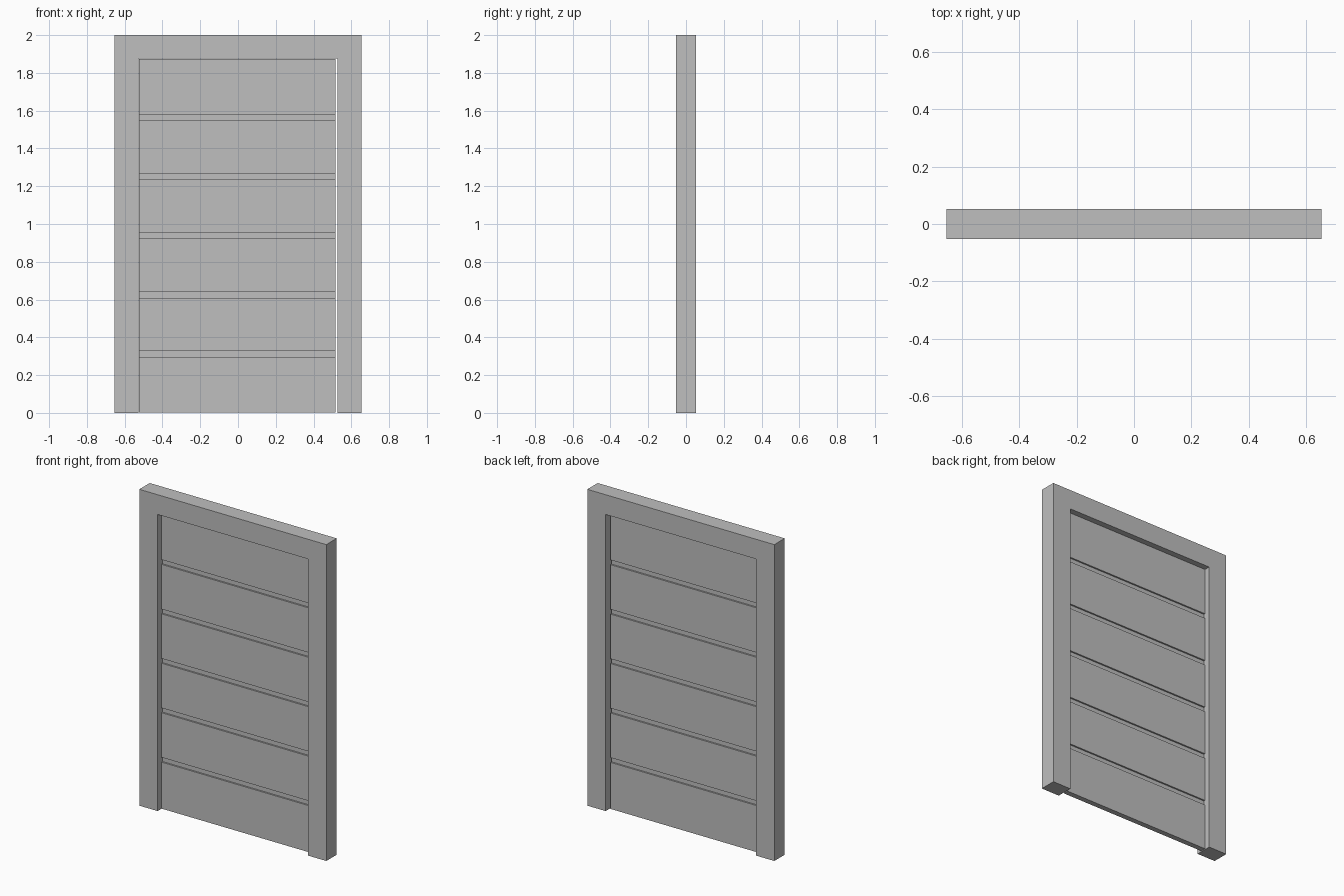
import bpy
import bmesh
from mathutils import Vector

cube = bpy.data.objects.get("Cube")
if cube:
    bpy.data.objects.remove(cube, do_unlink=True)

# One plain grey for everything
grey = bpy.data.materials.new("plain_grey")
grey.use_nodes = True
colour = (0.52, 0.52, 0.52, 1)
grey.diffuse_color = colour
grey.node_tree.nodes["Principled BSDF"].inputs["Base Color"].default_value = colour


def extrude_profile(name, points, direction):
    """Make a solid by sweeping a closed outline along a direction."""
    bm = bmesh.new()
    face = bm.faces.new([bm.verts.new(p) for p in points])
    swept = bmesh.ops.extrude_face_region(bm, geom=[face])
    verts = [v for v in swept["geom"] if isinstance(v, bmesh.types.BMVert)]
    bmesh.ops.translate(bm, verts=verts, vec=Vector(direction))
    bmesh.ops.recalc_face_normals(bm, faces=bm.faces)
    mesh = bpy.data.meshes.new(name)
    bm.to_mesh(mesh)
    bm.free()
    mesh.materials.append(grey)
    obj = bpy.data.objects.new(name, mesh)
    bpy.context.collection.objects.link(obj)
    return obj


HALF_WIDTH, HALF_DEPTH, HEIGHT = 0.654, 0.052, 2.0
OPENING, OPENING_TOP = 0.526, 1.875

# Door frame: two jambs joined by a head
half = [(OPENING, 0), (HALF_WIDTH, 0), (HALF_WIDTH, HEIGHT)]
outline = half + [(-x, z) for x, z in reversed(half)]
outline += [(-OPENING, OPENING_TOP), (OPENING, OPENING_TOP)]
extrude_profile("door_frame", [(x, -HALF_DEPTH, z) for x, z in outline],
                (0, 2 * HALF_DEPTH, 0))

# Door leaf: side outline with five grooves on each face
LEAF, GROOVE_DEPTH, GROOVE_HEIGHT = 0.017, 0.01, 0.03
side = [(LEAF, 0.003)]
for i in range(5):
    low = 0.297 + i * 0.3125
    high = low + GROOVE_HEIGHT
    side += [(LEAF, low), (LEAF - GROOVE_DEPTH, low),
             (LEAF - GROOVE_DEPTH, high), (LEAF, high)]
side.append((LEAF, OPENING_TOP - 0.002))
side += [(-y, z) for y, z in reversed(side)]
LEFT_EDGE, RIGHT_EDGE = -0.523, 0.516
extrude_profile("door_leaf", [(LEFT_EDGE, y, z) for y, z in side],
                (RIGHT_EDGE - LEFT_EDGE, 0, 0))
